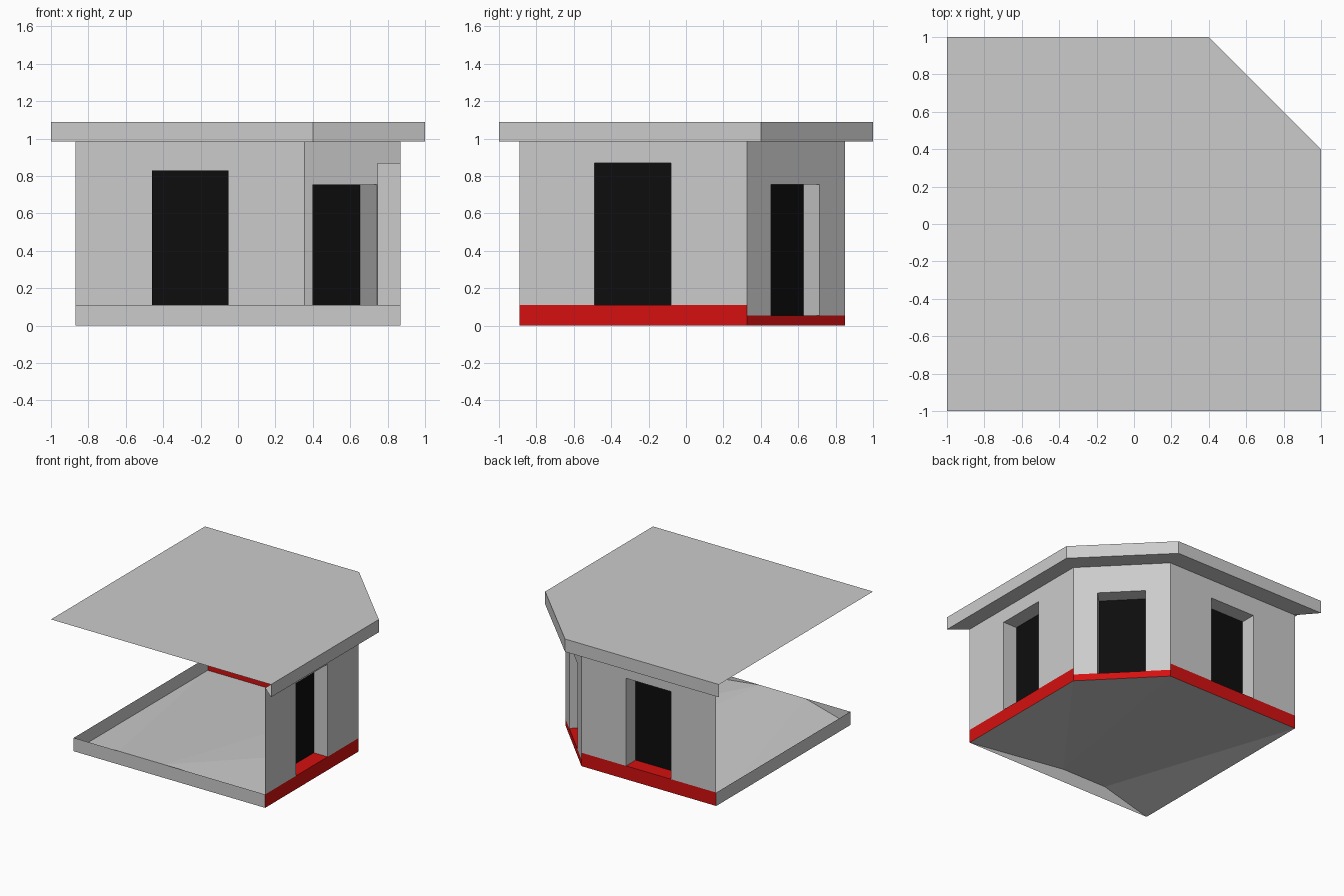
import bpy
import bmesh
from mathutils import Vector

if "Cube" in bpy.data.objects:
    bpy.data.objects.remove(bpy.data.objects["Cube"])


def material(name, rgb):
    m = bpy.data.materials.new(name)
    m.diffuse_color = (*rgb, 1)
    m.use_nodes = True
    m.node_tree.nodes["Principled BSDF"].inputs["Base Color"].default_value = m.diffuse_color
    return m


GREY = material("light grey", (0.6, 0.6, 0.6))
RED = material("red", (0.66, 0.005, 0.005))
BLACK = material("black", (0.004, 0.004, 0.004))


def make(name, faces, mat):
    """Sheet object from a list of faces, each a list of points."""
    bm = bmesh.new()
    for pts in faces:
        bm.faces.new([bm.verts.new(p) for p in pts])
    bmesh.ops.remove_doubles(bm, verts=bm.verts, dist=0.0005)
    me = bpy.data.meshes.new(name)
    bm.to_mesh(me)
    bm.free()
    me.materials.append(mat)
    ob = bpy.data.objects.new(name, me)
    bpy.context.collection.objects.link(ob)
    return ob


STEP, WALL_TOP, ROOF_TOP = 0.11, 0.985, 1.09
DEPTH = 0.125


def wall_side(name, a, b, near, far, base, top):
    """Wall from a to b (outside on the right hand) with a recessed doorway."""
    a, b = Vector((*a, 0)), Vector((*b, 0))
    along = (b - a).normalized()
    inward = Vector((-along.y, along.x, 0))
    length = (b - a).length

    def p(s, z, d=0.0):
        return a + along * s + inward * d + Vector((0, 0, z))

    def rect(s0, s1, z0, z1, d=0.0):
        return [p(s0, z0, d), p(s1, z0, d), p(s1, z1, d), p(s0, z1, d)]

    # wall around the doorway, with jambs and head
    make(name + "_wall", [
        rect(0, near, base, WALL_TOP),
        rect(far, length, base, WALL_TOP),
        rect(near, far, top, WALL_TOP),
        [p(near, base), p(near, top), p(near, top, DEPTH), p(near, base, DEPTH)],
        [p(far, base), p(far, base, DEPTH), p(far, top, DEPTH), p(far, top)],
        [p(near, top), p(far, top), p(far, top, DEPTH), p(near, top, DEPTH)],
    ], GREY)
    # red plinth and threshold
    make(name + "_plinth", [
        rect(0, length, 0, base),
        [p(near, base), p(far, base), p(far, base, DEPTH), p(near, base, DEPTH)],
    ], RED)
    make(name + "_door", [rect(near, far, base, top, DEPTH)], BLACK)


# Wall corners, going round from the front right to the back left
corners = [(0.87, -0.89), (0.87, 0.325), (0.355, 0.85), (-0.87, 0.85)]
wall_side("right", corners[0], corners[1], 0.40, 0.81, STEP, 0.87)
wall_side("corner", corners[1], corners[2], 0.182, 0.546, 0.055, 0.755)
wall_side("back", corners[2], corners[3], 0.405, 0.815, STEP, 0.83)

# Roof sheet, its fascia on the walled sides, and the soffit down to the walls
eaves = [(1, -1), (1, 0.4), (0.4, 1), (-1, 1)]
make("roof", [[(x, y, ROOF_TOP) for x, y in eaves + [(-1, -1)]]], GREY)
fascia, soffit = [], []
for i in range(3):
    e0, e1, w0, w1 = eaves[i], eaves[i + 1], corners[i], corners[i + 1]
    fascia.append([(*e0, WALL_TOP), (*e1, WALL_TOP), (*e1, ROOF_TOP), (*e0, ROOF_TOP)])
    soffit.append([(*e0, WALL_TOP), (*w0, WALL_TOP), (*w1, WALL_TOP), (*e1, WALL_TOP)])
make("fascia", fascia, GREY)
make("soffit", soffit, GREY)

# Floor, raised at the middle of the front edge
X0, Y0 = -0.87, -0.89
fl, fr = (-0.46, Y0, STEP), (-0.05, Y0, STEP)
c = [(x, y, 0) for x, y in corners]
front_left = (X0, Y0, 0)
make("floor", [
    [fr, c[0], c[1]], [fr, c[1], c[2]], [fl, fr, c[2]],
    [fl, c[2], c[3]], [front_left, fl, c[3]],
], GREY)

# Low curbs closing the open front and left sides
make("front_curb", [[front_left, c[0], (0.87, Y0, STEP), (X0, Y0, STEP)]], GREY)
make("left_curb", [[c[3], front_left, (X0, Y0, STEP), (X0, 0.85, STEP)]], GREY)
